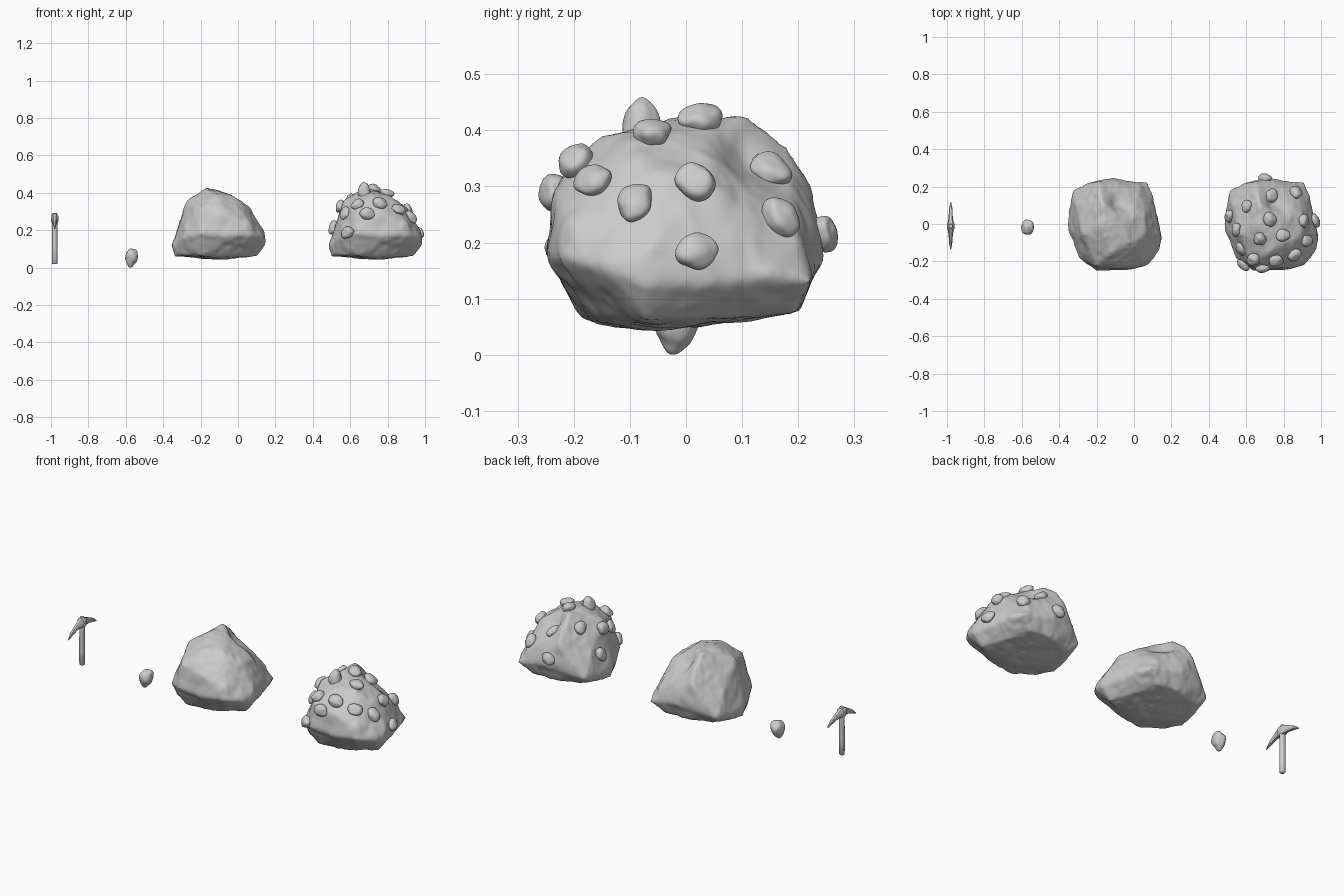
import bpy, bmesh, math, random
from mathutils import Vector, Matrix, noise
from mathutils.bvhtree import BVHTree

if "Cube" in bpy.data.objects:
    bpy.data.objects.remove(bpy.data.objects["Cube"])

random.seed(4)


def finish(bm, name, angle=180):
    me = bpy.data.meshes.new(name)
    bmesh.ops.recalc_face_normals(bm, faces=bm.faces[:])
    bm.to_mesh(me)
    bm.free()
    ob = bpy.data.objects.new(name, me)
    bpy.context.collection.objects.link(ob)
    bpy.ops.object.select_all(action='DESELECT')
    ob.select_set(True)
    bpy.context.view_layer.objects.active = ob
    bpy.ops.object.shade_smooth_by_angle(angle=math.radians(angle))
    return ob


# Boulder corners: base, belly, shoulders, ridge
base = [(-.34, -.03, .06), (-.30, -.12, .065), (-.20, -.18, .065), (-.02, -.15, .055), (.10, -.07, .06),
        (.03, .10, .07), (.0, .195, .08), (-.12, .20, .08), (-.28, .16, .075), (-.05, -.05, .042)]
belly = [(.146, -.07, .12), (.138, -.13, .15), (.08, -.22, .175), (-.05, -.247, .17), (-.20, -.25, .18),
         (-.29, -.18, .16), (-.355, -.03, .11), (-.328, .178, .12), (-.26, .208, .14), (-.11, .243, .17),
         (.07, .22, .13), (.10, .155, .14)]
shoulders = [(.14, -.06, .19), (.065, -.20, .24), (-.05, -.235, .28), (-.20, -.22, .31), (.065, -.05, .32),
             (-.27, -.06, .36), (-.31, .10, .25), (-.19, .228, .30), (.035, .20, .20), (.06, .04, .31)]
ridge = [(-.02, -.10, .385), (-.17, .105, .428), (-.17, -.02, .424), (-.12, -.15, .39),
         (-.09, .04, .41), (-.18, .18, .37)]

bm = bmesh.new()
for co in base + belly + shoulders + ridge:
    bm.verts.new(co)
bmesh.ops.convex_hull(bm, input=bm.verts[:])
loose = [v for v in bm.verts if not v.link_faces]
bmesh.ops.delete(bm, geom=loose, context='VERTS')
rock = finish(bm, "boulder")
rem = rock.modifiers.new("remesh", 'REMESH')
rem.mode = 'VOXEL'
rem.voxel_size = 0.01
smo = rock.modifiers.new("soften", 'SMOOTH')
smo.factor = 0.5
smo.iterations = 5
dg = bpy.context.evaluated_depsgraph_get()
me = bpy.data.meshes.new_from_object(rock.evaluated_get(dg))
rock.modifiers.clear()
rock.data = me

# Weathered surface: a hollow beside the ridge plus gentle lumps
hollow = Vector((-.07, .12, .36))
normals = [v.normal.copy() for v in me.vertices]
for v, n in zip(me.vertices, normals):
    p = v.co.copy()
    d = .002 + .006 * noise.noise(p * 8) + .004 * noise.noise(p * 20)
    d -= .004 * abs(noise.noise(Vector((p.x * 25, p.y * 25, p.z * 9))))
    d -= .025 * math.exp(-((p - hollow).length / .06) ** 2)
    v.co = p + n * d
me.polygons.foreach_set("use_smooth", [True] * len(me.polygons))
me.update()

# The ore boulder shares the same stone
OFF = Vector((.838, 0, 0))
ore = rock.copy()
ore.data = rock.data.copy()
ore.name = "ore_boulder"
ore.location = OFF
bpy.context.collection.objects.link(ore)


# Nugget: rounded lump that tapers towards its foot
def nugget(name, mat, seed, taper=.2):
    bm = bmesh.new()
    bmesh.ops.create_icosphere(bm, subdivisions=4, radius=1)
    for v in bm.verts:
        p = v.co.copy()
        k = 1 + taper * p.z
        lump = 1 + .16 * noise.noise(p * 1.3 + Vector((seed * 3.7, 0, seed)))
        v.co = Vector((p.x * k, p.y * k, p.z + .2 * p.x * max(p.z, 0))) * lump
    bmesh.ops.transform(bm, matrix=mat, verts=bm.verts[:])
    return finish(bm, name)


loose_ore = nugget("loose_nugget", Matrix.Translation((-.57, -.018, .052)) @ Matrix.Rotation(.1, 4, 'Y')
                   @ Matrix.Diagonal((.034, .038, .049, 1)), 1)
low = min(v.co.z for v in loose_ore.data.vertices)
loose_ore.location.z = -low

# Nuggets studded over the ore boulder, snapped to the stone
spots = [(.66, -.09, .43), (.72, .025, .40), (.79, -.06, .38), (.605, .095, .36), (.735, .15, .33),
         (.85, .155, .225), (.90, .015, .305), (.97, .02, .185), (.84, -.15, .285), (.76, -.20, .35),
         (.69, -.24, .29), (.63, -.20, .36), (.575, -.23, .19), (.55, -.145, .30), (.54, -.03, .33),
         (.49, .04, .22), (.70, .25, .215), (.92, -.09, .27)]
bmr = bmesh.new()
bmr.from_mesh(me)
tree = BVHTree.FromBMesh(bmr)
for i, s in enumerate(spots):
    co, n, _, _ = tree.find_nearest(Vector(s) - OFF)
    rot = n.to_track_quat('Z', 'Y').to_matrix().to_4x4() @ Matrix.Rotation(random.uniform(0, 6.28), 4, 'Z')
    size = Matrix.Diagonal((random.uniform(.036, .041), random.uniform(.029, .034),
                            random.uniform(.025, .03), 1))
    if i == 0:   # the crowning nugget stands upright, narrow end up
        rot = Matrix.Rotation(math.pi, 4, 'X')
        size = Matrix.Diagonal((.033, .035, .055, 1))
    nugget(f"ore_nugget_{i + 1}", Matrix.Translation(co + OFF + n * .002) @ rot @ size, i + 2)
bmr.free()


# Sweep sections into a closed bar
def loft(name, rings, angle):
    bm = bmesh.new()
    loops = [[bm.verts.new(c) for c in r] for r in rings]
    n = len(loops[0])
    for a, b in zip(loops, loops[1:]):
        for j in range(n):
            bm.faces.new((a[j], a[(j + 1) % n], b[(j + 1) % n], b[j]))
    bm.faces.new(loops[0])
    bm.faces.new(loops[-1])
    return finish(bm, name, angle)


# Pickaxe handle: (height, radius)
PX, PY = -.98, -.012
prof = [(.018, .011), (.022, .015), (.10, .0155), (.20, .015), (.285, .014), (.293, .010)]
loft("pickaxe_handle", [[(PX + r * math.cos(a * math.pi / 8), PY + r * math.sin(a * math.pi / 8), z)
                         for a in range(16)] for z, r in prof], 50)

# Pickaxe head: (y, centre height, half width, half thickness), arched to two tips
head = [(-.137, .208, .002, .003), (-.105, .230, .008, .010), (-.065, .250, .011, .015),
        (-.034, .260, .015, .021), (-.026, .261, .020, .025), (.002, .261, .020, .025),
        (.010, .260, .015, .021), (.042, .253, .011, .015), (.083, .239, .009, .010), (.115, .222, .003, .003)]
loft("pickaxe_head", [[(PX + w * cx, y, z + h * cz) for cx, cz in
                       ((-1, -.5), (-.6, -1), (.6, -1), (1, -.5), (1, .5), (.6, 1), (-.6, 1), (-1, .5))]
                      for y, z, w, h in head], 30)
